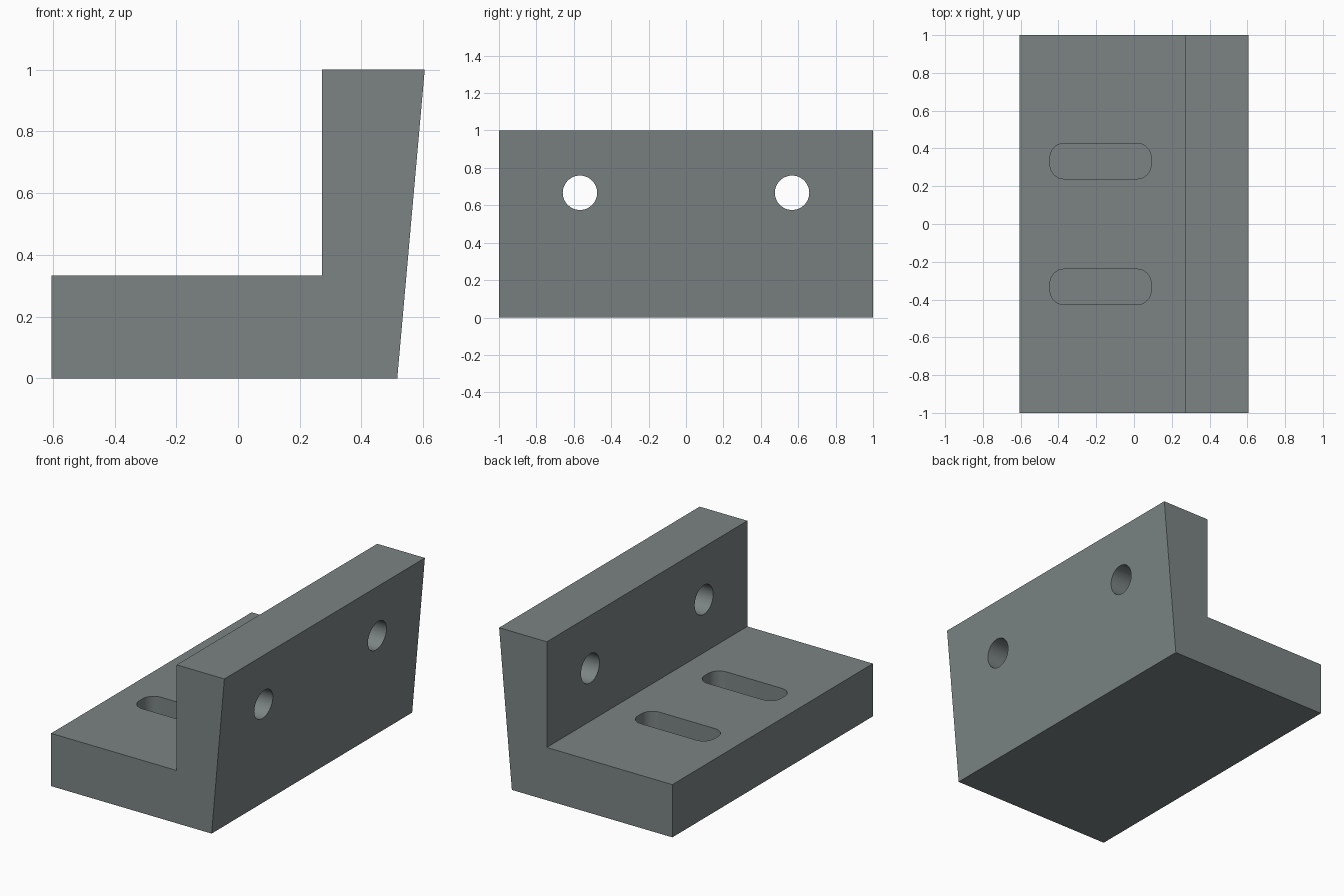
import bpy, bmesh, math

if "Cube" in bpy.data.objects:
    bpy.data.objects.remove(bpy.data.objects["Cube"])

steel = bpy.data.materials.new("steel grey")
steel.diffuse_color = (0.20, 0.23, 0.23, 1)
steel.use_nodes = True
steel.node_tree.nodes["Principled BSDF"].inputs["Base Color"].default_value = steel.diffuse_color


def prism(name, points, depth):
    """Solid from a closed outline of 3D points, pushed along a vector."""
    bm = bmesh.new()
    face = bm.faces.new([bm.verts.new(p) for p in points])
    ext = bmesh.ops.extrude_face_region(bm, geom=[face])
    bmesh.ops.translate(bm, vec=depth,
                        verts=[g for g in ext["geom"] if isinstance(g, bmesh.types.BMVert)])
    bmesh.ops.recalc_face_normals(bm, faces=bm.faces)
    mesh = bpy.data.meshes.new(name)
    bm.to_mesh(mesh)
    bm.free()
    mesh.materials.append(steel)
    ob = bpy.data.objects.new(name, mesh)
    bpy.context.collection.objects.link(ob)
    return ob


def rounded_rect(cx, cy, w, h, r, z, steps=8):
    pts = []
    for k, (sx, sy) in enumerate([(1, 1), (-1, 1), (-1, -1), (1, -1)]):
        for i in range(steps + 1):
            a = math.pi / 2 * (k + i / steps)
            pts.append((cx + sx * (w / 2 - r) + r * math.cos(a),
                        cy + sy * (h / 2 - r) + r * math.sin(a), z))
    return pts


# L-shaped bracket with a sloping outer face
profile = [(-0.605, 0), (0.516, 0), (0.605, 1), (0.272, 1), (0.272, 0.333), (-0.605, 0.333)]
bracket = prism("angle_bracket", [(x, -1, z) for x, z in profile], (0, 2, 0))

cutters = []
for side in (-1, 1):
    # blind slot in the base
    cutters.append(prism("slot_cutter",
                         rounded_rect(-0.177, side * 0.333, 0.535, 0.188, 0.075, 0.13),
                         (0, 0, 0.4)))
    # round bolt hole through the upright
    circle = [(0.1, side * 0.567 + 0.092 * math.cos(t), 0.667 + 0.092 * math.sin(t))
              for t in (math.tau * i / 48 for i in range(48))]
    cutters.append(prism("bolt_hole_cutter", circle, (0.7, 0, 0)))

bpy.context.view_layer.objects.active = bracket
bracket.select_set(True)
for cutter in cutters:
    mod = bracket.modifiers.new("cut", "BOOLEAN")
    mod.object = cutter
    mod.operation = "DIFFERENCE"
    mod.solver = "EXACT"
    bpy.ops.object.modifier_apply(modifier=mod.name)
    bpy.data.objects.remove(cutter)

bpy.ops.object.shade_smooth_by_angle(angle=math.radians(30))
